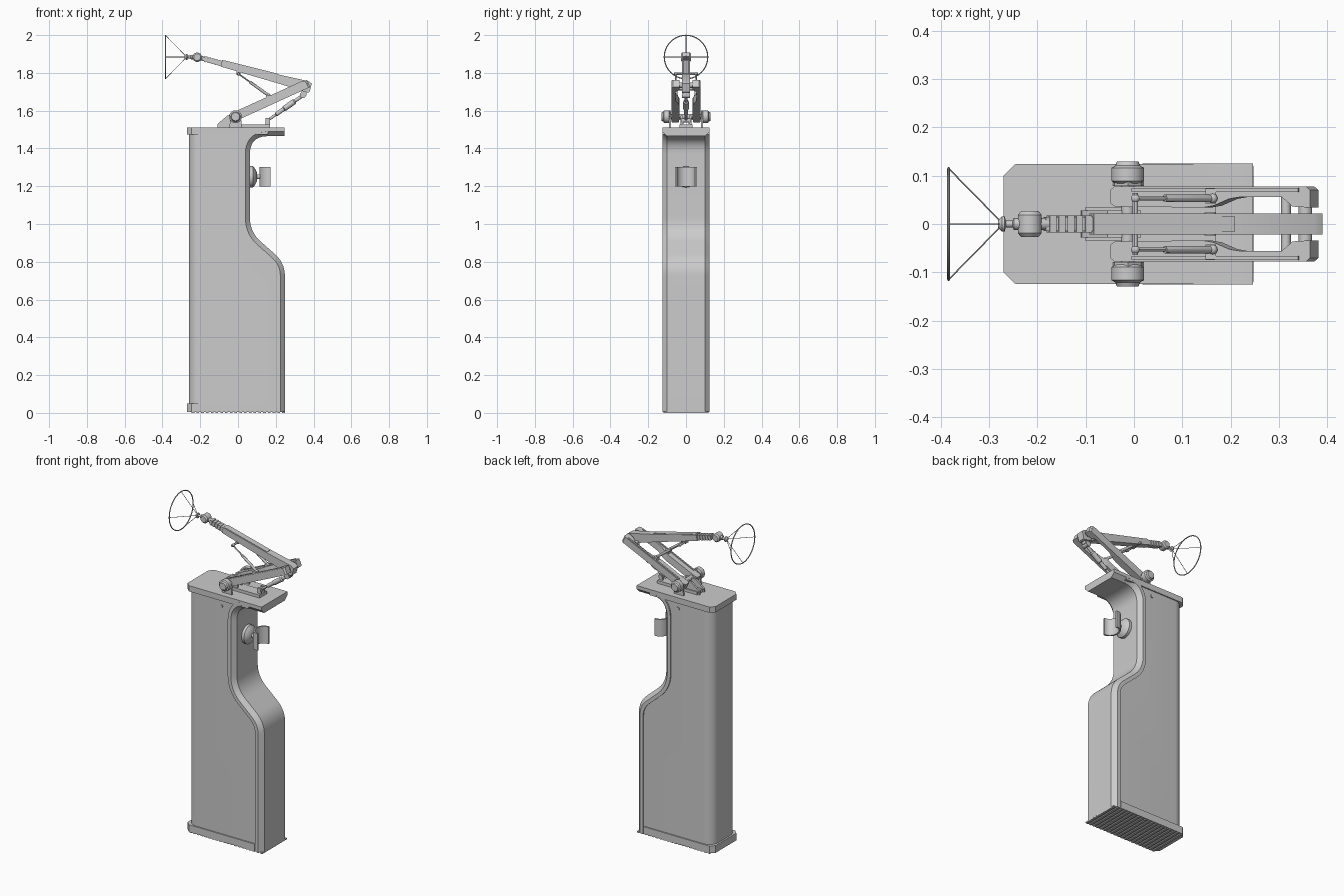
import bpy, bmesh, math
from mathutils import Vector as V

if "Cube" in bpy.data.objects:
    bpy.data.objects.remove(bpy.data.objects["Cube"])


def obj(name, verts, faces, smooth=30):
    me = bpy.data.meshes.new(name)
    me.from_pydata([tuple(v) for v in verts], [], faces)
    bm = bmesh.new()
    bm.from_mesh(me)
    bmesh.ops.recalc_face_normals(bm, faces=bm.faces)
    bm.to_mesh(me)
    bm.free()
    o = bpy.data.objects.new(name, me)
    bpy.context.collection.objects.link(o)
    bpy.ops.object.select_all(action='DESELECT')
    o.select_set(True)
    bpy.context.view_layer.objects.active = o
    bpy.ops.object.shade_smooth_by_angle(angle=math.radians(smooth))
    return o


def loft(name, rings, closed=False):
    n = len(rings[0])
    vs = [p for r in rings for p in r]
    m = len(rings)
    fs = [(i % m * n + j, i % m * n + (j + 1) % n, (i + 1) % m * n + (j + 1) % n, (i + 1) % m * n + j)
          for i in range(m if closed else m - 1) for j in range(n)]
    if not closed:
        fs += [tuple(range(n)), tuple(range((m - 1) * n, m * n))]
    return obj(name, vs, fs)


def prism(name, pts, origin, u, v, d0, d1):
    o, u, v = V(origin), V(u).normalized(), V(v).normalized()
    n = u.cross(v)
    return loft(name, [[o + u * a + v * b + n * d for a, b in pts] for d in (d0, d1)])


def box(name, x0, x1, y0, y1, z0, z1):
    return prism(name, [(x0, y0), (x1, y0), (x1, y1), (x0, y1)], (0, 0, 0), (1, 0, 0), (0, 1, 0), z0, z1)


def turned(name, p, q, prof, n=24):
    """Revolve (fraction, radius) pairs about the line p-q."""
    p, q = V(p), V(q)
    d = q - p
    a = d.orthogonal().normalized()
    b = d.normalized().cross(a)
    return loft(name, [[p + d * t + (a * math.cos(k * math.tau / n) + b * math.sin(k * math.tau / n)) * r
                        for k in range(n)] for t, r in prof])


def cyl(name, p, q, r, n=24):
    return turned(name, p, q, [(0, r), (1, r)], n)


def ball(name, c, r):
    c = V(c)
    ang = [math.pi * (k + .3) / 12.6 for k in range(13)]
    return turned(name, c - V((0, r, 0)), c + V((0, r, 0)),
                  [((1 - math.cos(a)) / 2, r * math.sin(a)) for a in ang], 20)


# Front contour of the cabinet (x, z, corner fillet length)
corners = [(.248, .006, 0), (.248, .794, .07), (.063, .958, .075), (.063, 1.465, .095), (.247, 1.465, 0)]
path = []
for i, (x, z, d) in enumerate(corners):
    c = V((x, z))
    if d == 0:
        path.append(c)
        continue
    a = c + (V(corners[i - 1][:2]) - c).normalized() * d
    b = c + (V(corners[i + 1][:2]) - c).normalized() * d
    for k in range(11):
        t = k / 10
        path.append(a * (1 - t) ** 2 + c * 2 * t * (1 - t) + b * t * t)


def offset(d):
    out = []
    for i, p in enumerate(path):
        e = [(path[j + 1] - path[j]).normalized() for j in (i - 1, i) if 0 <= j < len(path) - 1]
        ns = [V((-t.y, t.x)) for t in e]
        m = sum(ns, V((0, 0))).normalized()
        out.append(p + m * d / m.dot(ns[0]))
    return out


# Chamfered front band swept along the contour
section = [(0, -.1), (.024, -.125), (.045, -.125), (.045, .125), (.024, .125), (0, .1)]
lines = [(offset(d), y) for d, y in section]
loft("front_band", [[V((l[i].x, y, l[i].y)) for l, y in lines] for i in range(len(path))])

# Cabinet core with rounded rear corners
inner = offset(.04)
rings = []
for k in list(range(-8, 9)):
    a = math.radians(abs(k) / 8 * 90)
    s = -1 if k < 0 else 1
    if k == 0:
        ys = 0
    else:
        ys = s * (.058 + .06 * math.sin(a))
    xl = -.2 - .06 * math.cos(a)
    rings.append([V((p.x, ys, p.y)) for p in inner] + [V((xl, ys, 1.505)), V((xl, ys, .006))])
loft("cabinet_body", rings)

# Top and base plates
for name, x1, z0, z1 in (("top_plate", .16, 1.475, 1.51), ("base_plate", .2, .006, .05)):
    prism(name, [(-.245, -.1248), (x1, -.1248), (x1, .1248), (-.245, .1248), (-.27, .1), (-.27, -.1)],
          (0, 0, 0), (1, 0, 0), (0, 1, 0), z0, z1)
for i in range(20):
    x = -.245 + i * .0252
    box("base_tread", x, x + .014, -.12, .12, 0, .007)

# Side screws
for s in (-1, 1):
    cyl("side_screw", (-.03, s * .115, 1.44), (-.03, s * .123, 1.44), .01, 16)

# Handset holder
H = 1.25
turned("holder_disc", (.055, 0, H), (.1, 0, H), [(0, .056), (.55, .056), (.75, .045), (1, .025)], 32)
cyl("holder_stem", (.09, 0, H), (.125, 0, H), .013)
arc = [math.radians(90 + k * 180 / 16) for k in range(17)]
cradle = [(.128 + .011, .057)]
cradle = [(.172, .058), (.172, .048)] + [(.165 + .04 * math.cos(a), .048 * math.sin(a)) for a in arc] \
    + [(.172, -.048), (.172, -.058)] + [(.165 + .05 * math.cos(a), .058 * math.sin(a)) for a in reversed(arc)]
prism("holder_cradle", cradle, (0, 0, H), (1, 0, 0), (0, 1, 0), -.052, .052)

# Arm mount on the top
X, Y, Z = (1, 0, 0), (0, 1, 0), (0, 0, 1)
box("mount_plate", -.1, .17, -.035, .035, 1.508, 1.528)
for s in (-1, 1):
    y = s * .022
    prism("mount_gusset", [(-.11, 1.51), (.015, 1.51), (.015, 1.575), (-.055, 1.575), (-.108, 1.53)],
          (0, y, 0), X, Z, -.006, .006)
    prism("pivot_bracket", [(-.045, 1.51), (.02, 1.51), (.015, 1.58), (-.012, 1.6), (-.04, 1.58)],
          (0, s * .084, 0), X, Z, -.005, .005)
    box("strut_lug", .145, .17, s * .016 - .004, s * .016 + .004, 1.525, 1.562)
    # Octagonal pivot knobs
    turned("pivot_knob", (-.013, s * .084, 1.568), (-.013, s * .13, 1.568),
           [(0, .027), (.12, .034), (.7, .034), (.8, .026), (1, .022)], 16)
cyl("base_axle", (-.013, -.09, 1.568), (-.013, .09, 1.568), .014)

# Paired lower arms, plan outline extruded through their depth
A, B = V((-.013, 0, 1.568)), V((.36, 0, 1.738))
U = (B - A).normalized()
L = [(-.03, .043), (-.02, .036), (.18, .034), (.205, .038), (.24, .052), (.265, .056), (.36, .056),
     (.385, .036), (.425, .034), (.425, .07), (.415, .078), (-.02, .078), (-.03, .071)]
for s in (-1, 1):
    prism("lower_arm", [(u, s * w) for u, w in L], A, U, Y, -.021, .021)
    prism("lower_arm_rail", [(.02, s * .066), (.4, s * .066), (.4, s * .075), (.02, s * .075)], A, U, Y, .018, .026)
cyl("arm_crossbar", (.315, -.065, 1.718), (.315, .065, 1.718), .01)
cyl("elbow_axle", (.355, -.076, 1.735), (.355, .076, 1.735), .014)

# Upper arm
T, E = V((.385, 0, 1.722)), V((-.18, 0, 1.874))
W = (E - T).normalized()
N = V((W.z, 0, -W.x))
N = N if N.z > 0 else -N
prism("upper_arm", [(0, -.024), (.008, -.03), (.15, -.024), (.49, -.016), (.49, .019), (.18, .023),
                    (.02, .03), (0, .022)], T, W, N, -.022, .022)
prism("upper_arm_cap", [(.19, .018), (.48, .014), (.48, .021), (.19, .026)], T, W, N, -.017, .017)
prism("arm_neck", [(.48, -.012), (.59, -.01), (.59, .01), (.48, .014)], T, W, N, -.014, .014)
for i in range(5):
    u = .493 + i * .019
    prism("neck_rib", [(u, -.015), (u + .014, -.014), (u + .014, .015), (u, .016)], T, W, N, -.018, .018)

# Gas springs between the arms
cyl("spring_crossbar", (.003, -.064, 1.795), (.003, .064, 1.795), .006, 12)
box("spring_bracket", -.008, .014, -.015, .015, 1.79, 1.815)
for s in (-1, 1):
    p, q = V((.003, s * .053, 1.795)), V((.163, s * .053, 1.68))
    turned("gas_spring", p, q, [(0, .004), (.38, .004), (.38, .008), (.95, .008), (1, .005)], 12)
    ball("spring_end", p, .009)
    ball("spring_end", q, .01)
    box("spring_clip", .148, .17, s * .058 - .016, s * .058 + .016, 1.655, 1.682)

# Central strut to the heel of the upper arm
p, q = V((.158, 0, 1.549)), V((.345, 0, 1.682))
turned("central_strut", p, q, [(0, .007), (.22, .007), (.24, .011), (.45, .011), (.47, .015), (.74, .015),
                               (.77, .009), (1, .009)], 16)
cyl("strut_pin", (.158, -.024, 1.549), (.158, .024, 1.549), .012, 16)
cyl("strut_pin", (.343, -.02, 1.682), (.343, .02, 1.682), .016, 16)
box("heel_lug", .335, .362, -.014, .014, 1.68, 1.72)

# Wrist joint
turned("wrist_joint", (-.216, -.027, 1.883), (-.216, .027, 1.883),
       [(0, .018), (.15, .025), (.85, .025), (1, .018)], 20)
cyl("wrist_link", (-.17, 0, 1.872), (-.21, 0, 1.882), .012, 16)
turned("wrist_stem", (-.235, 0, 1.884), (-.282, 0, 1.884),
       [(0, .012), (.3, .012), (.35, .007), (.65, .007), (.7, .016), (.82, .016), (1, .007)], 16)

# Hoop with spokes
R, hx, hz, n = .115, -.384, 1.884, 64
loft("hoop", [[V((hx + .003 * math.sin(b), (R + .003 * math.cos(b)) * math.cos(a),
                  hz + (R + .003 * math.cos(b)) * math.sin(a))) for b in (k * math.tau / 8 for k in range(8))]
              for a in (i * math.tau / n for i in range(n))], True)
for k in range(4):
    a = k * math.pi / 2
    cyl("hoop_spoke", (-.275, .004 * math.cos(a), hz + .004 * math.sin(a)),
        (hx, R * math.cos(a), hz + R * math.sin(a)), .0015, 8)
